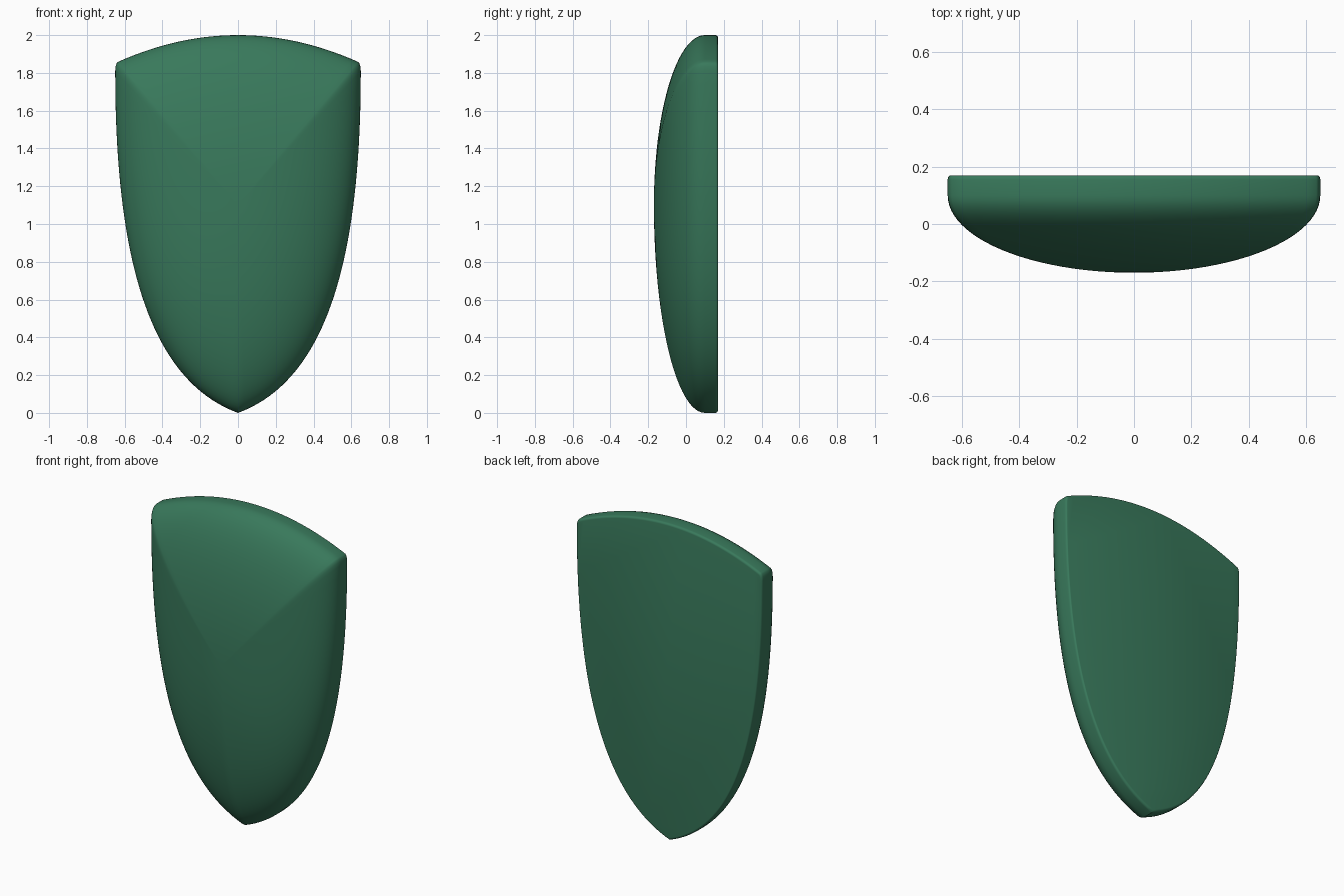
import bpy, bmesh, math

if "Cube" in bpy.data.objects:
    bpy.data.objects.remove(bpy.data.objects["Cube"])

CENTER_Z = 1.1


def bezier(p0, p1, p2, p3, t):
    u = 1 - t
    return tuple(u**3 * a + 3 * u * u * t * b + 3 * u * t * t * c + t**3 * d
                 for a, b, c, d in zip(p0, p1, p2, p3))


# Right half of the outline: top arc, clipped corner, curved side to the tip
right = []
for i in range(21):
    x = 0.636 * i / 20
    right.append((x, 2.0 - 0.142 * (x / 0.636) ** 2))
right += [(0.643, 1.85), (0.648, 1.835)]
for i in range(41):
    right.append(bezier((0.65, 1.81), (0.65, 0.87), (0.49, 0.18), (0.0, 0.0), i / 40))
outline = right + [(-x, z) for x, z in reversed(right[1:-1])]

# Ring profile: (scale, y) for domed front, straight rim, rounded back edge
DOME = 24
rings = []
for i in range(1, DOME + 1):
    a = math.pi / 2 * i / DOME
    rings.append((math.sin(a), 0.1 - 0.27 * math.cos(a)))
rings.append((1.0, 0.155))
for i in range(1, 5):
    a = math.pi / 2 * i / 4
    rings.append((0.985 + 0.015 * math.cos(a), 0.155 + 0.015 * math.sin(a)))

# Shield body
bm = bmesh.new()
loops = [[bm.verts.new((x * s, y, CENTER_Z + (z - CENTER_Z) * s)) for x, z in outline]
         for s, y in rings]
n = len(outline)
for a, b in zip(loops, loops[1:]):
    for i in range(n):
        j = (i + 1) % n
        bm.faces.new((a[i], a[j], b[j], b[i]))
apex = bm.verts.new((0, -0.17, CENTER_Z))
for i in range(n):
    bm.faces.new((apex, loops[0][(i + 1) % n], loops[0][i]))
bm.faces.new(loops[-1])
bmesh.ops.recalc_face_normals(bm, faces=bm.faces)

mesh = bpy.data.meshes.new("shield")
bm.to_mesh(mesh)
bm.free()
shield = bpy.data.objects.new("shield", mesh)
bpy.context.collection.objects.link(shield)

# Green finish
green = bpy.data.materials.new("green")
green.diffuse_color = (0.04, 0.19, 0.105, 1)
green.use_nodes = True
green.node_tree.nodes["Principled BSDF"].inputs["Base Color"].default_value = green.diffuse_color
mesh.materials.append(green)

bpy.context.view_layer.objects.active = shield
shield.select_set(True)
bpy.ops.object.shade_smooth_by_angle(angle=math.radians(35))
